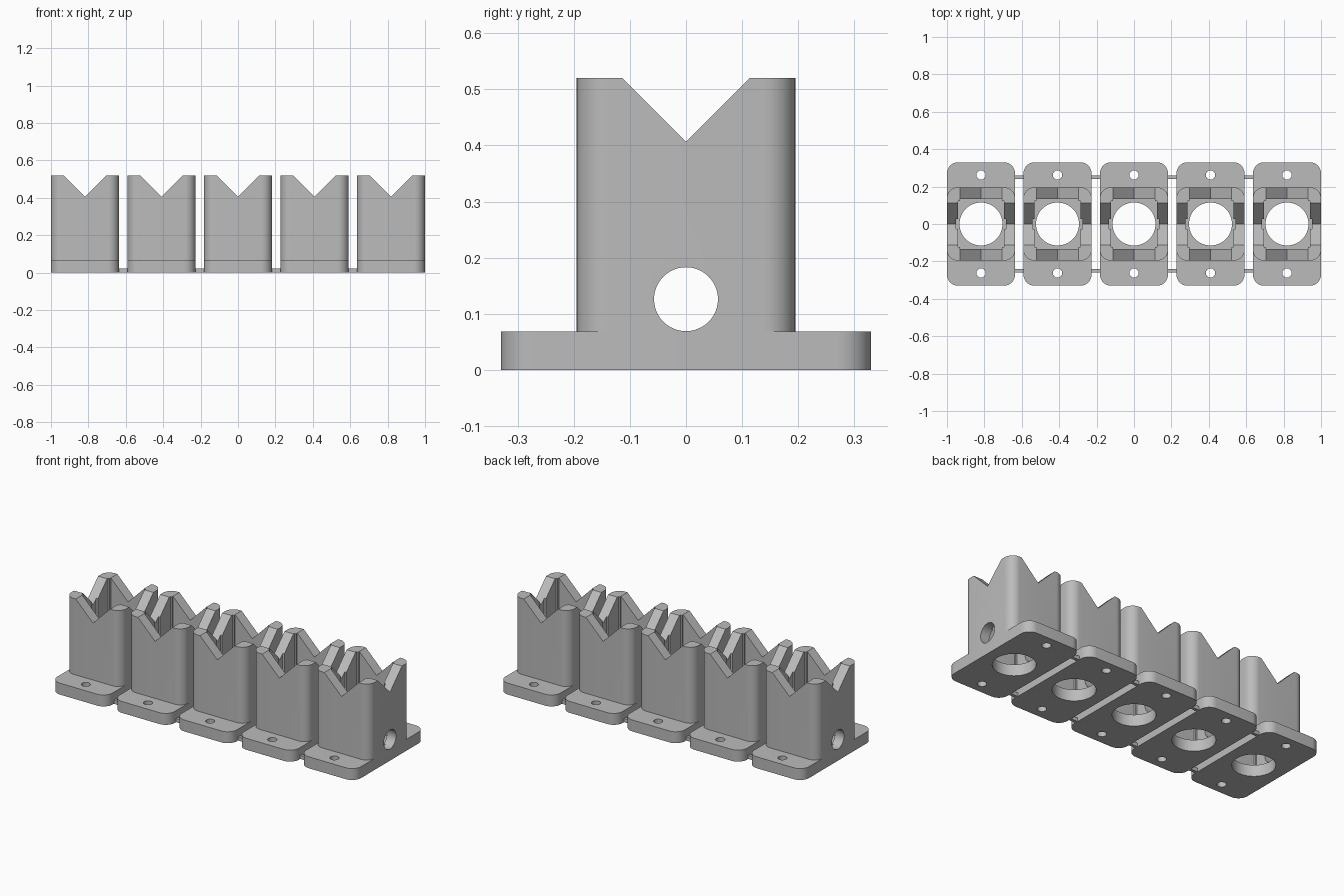
import bpy, bmesh, math
from mathutils import Matrix, Vector

old = bpy.data.objects.get("Cube")
if old:
    bpy.data.objects.remove(old, do_unlink=True)

grey = bpy.data.materials.new("plain grey")
grey.use_nodes = True
colour = (0.5, 0.5, 0.5, 1)
grey.diffuse_color = colour
grey.node_tree.nodes["Principled BSDF"].inputs["Base Color"].default_value = colour

COUNT, PITCH, HALF_W = 5, 0.409, 0.182
BASE_TOP, TOWER_TOP = 0.068, 0.52


def make_object(name, bm):
    mesh = bpy.data.meshes.new(name)
    bmesh.ops.recalc_face_normals(bm, faces=bm.faces)
    bm.to_mesh(mesh)
    bm.free()
    mesh.materials.append(grey)
    obj = bpy.data.objects.new(name, mesh)
    bpy.context.collection.objects.link(obj)
    return obj


def rounded_block(name, hx, hy, z0, z1, radius, steps=10):
    """Upright prism with rounded vertical corners."""
    bm = bmesh.new()
    ring = []
    for q, (sx, sy) in enumerate([(1, 1), (-1, 1), (-1, -1), (1, -1)]):
        for i in range(steps + 1):
            a = (q + i / steps) * math.pi / 2
            ring.append(bm.verts.new((sx * (hx - radius) + radius * math.cos(a),
                                      sy * (hy - radius) + radius * math.sin(a), z0)))
    face = bm.faces.new(ring)
    out = bmesh.ops.extrude_face_region(bm, geom=[face])
    top = [g for g in out["geom"] if isinstance(g, bmesh.types.BMVert)]
    bmesh.ops.translate(bm, verts=top, vec=Vector((0, 0, z1 - z0)))
    return make_object(name, bm)


def box(name, size, centre, rot=Matrix()):
    bm = bmesh.new()
    mat = Matrix.Translation(centre) @ rot @ Matrix.Diagonal((*size, 1))
    bmesh.ops.create_cube(bm, size=1, matrix=mat)
    return make_object(name, bm)


def rod(name, radius, length, centre, rot=Matrix(), sides=48):
    bm = bmesh.new()
    bmesh.ops.create_cone(bm, cap_ends=True, segments=sides, radius1=radius, radius2=radius,
                          depth=length, matrix=Matrix.Translation(centre) @ rot)
    return make_object(name, bm)


def carve(obj, cutters):
    """Subtract every cutter, bake the result and remove the cutters."""
    for c in cutters:
        c.hide_render = True
        mod = obj.modifiers.new("cut", "BOOLEAN")
        mod.operation, mod.solver, mod.object = "DIFFERENCE", "EXACT", c
    bpy.context.view_layer.update()
    graph = bpy.context.evaluated_depsgraph_get()
    baked = bpy.data.meshes.new_from_object(obj.evaluated_get(graph))
    obj.modifiers.clear()
    obj.data = baked
    for c in cutters:
        bpy.data.objects.remove(c, do_unlink=True)
    bpy.ops.object.select_all(action="DESELECT")
    obj.select_set(True)
    bpy.context.view_layer.objects.active = obj
    bpy.ops.object.shade_smooth_by_angle(angle=math.radians(30))


# Foot plate with central bore and two screw holes
base = rounded_block("foot_plate", HALF_W, 0.33, 0, BASE_TOP, 0.06)
carve(base, [rod("bore", 0.115, 0.5, (0, 0, 0))] +
      [rod("screw_hole", 0.025, 0.5, (0, s * 0.262, 0), sides=24) for s in (-1, 1)])

# Hollow tower: square cavity, wall grooves, cross hole and V notches both ways
tower = rounded_block("tower", HALF_W, 0.195, BASE_TOP, TOWER_TOP, 0.055)
notch = 0.3
notch_z = 0.407 + notch / math.sqrt(2)
carve(tower, [
    box("cavity", (0.246, 0.246, 2), (0, 0, 0)),
    box("wide_groove", (0.226, 0.268, 2), (0, 0, 0)),
    box("narrow_groove", (0.268, 0.054, 2), (0, 0, 0)),
    rod("cross_hole", 0.057, 1, (0, 0, 0.126), Matrix.Rotation(math.pi / 2, 4, "Y")),
    box("notch_x", (1, notch, notch), (0, 0, notch_z), Matrix.Rotation(math.pi / 4, 4, "X")),
    box("notch_y", (notch, 1, notch), (0, 0, notch_z), Matrix.Rotation(math.pi / 4, 4, "Y")),
])

# Repeat the unit in a row
for i in range(COUNT):
    x = (i - (COUNT - 1) / 2) * PITCH
    for part in (base, tower):
        obj = part if i == 0 else part.copy()
        if i:
            bpy.context.collection.objects.link(obj)
        obj.location.x = x
    # Thin links joining neighbouring foot plates
    if i < COUNT - 1:
        for s in (-1, 1):
            box("link", (PITCH - 2 * HALF_W, 0.018, 0.022),
                (x + PITCH / 2, s * 0.25, 0.011))
